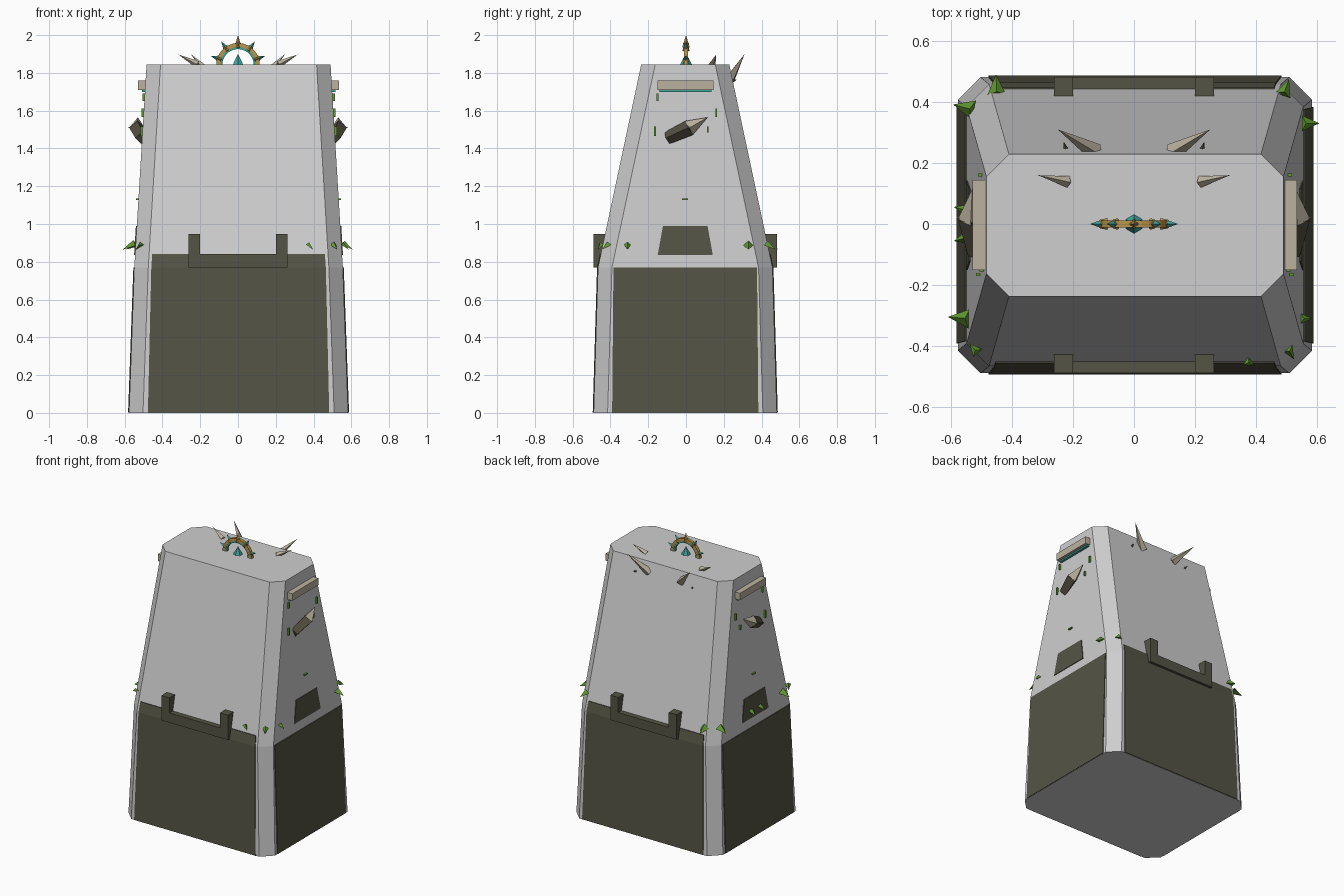
import bpy, math
from mathutils import Vector

if "Cube" in bpy.data.objects:
    bpy.data.objects.remove(bpy.data.objects["Cube"])


def material(name, rgb):
    m = bpy.data.materials.new(name)
    m.use_nodes = True
    m.diffuse_color = (*rgb, 1)
    m.node_tree.nodes["Principled BSDF"].inputs["Base Color"].default_value = (*rgb, 1)
    return m


STONE = material("pale stone", (0.62, 0.62, 0.62))
DARK = material("dark olive", (0.09, 0.088, 0.06))
BONE = material("bone", (0.50, 0.45, 0.35))
HORN = material("dark horn", (0.085, 0.075, 0.05))
LEAF = material("leaf green", (0.12, 0.32, 0.03))
TEAL = material("teal", (0.05, 0.36, 0.33))
GOLD = material("gold", (0.48, 0.30, 0.07))

LEVELS = [(0, 0.58, 0.485), (0.77, 0.552, 0.462), (1.845, 0.487, 0.233)]
CX, CY = 0.003, -0.004


def half(z):
    """Half width and half depth of the tower at height z."""
    for (z0, x0, y0), (z1, x1, y1) in zip(LEVELS, LEVELS[1:]):
        if z <= z1:
            t = (z - z0) / (z1 - z0)
            return x0 + (x1 - x0) * t, y0 + (y1 - y0) * t


def mesh(name, verts, faces, mat):
    me = bpy.data.meshes.new(name)
    me.from_pydata(verts, [], faces)
    me.materials.append(mat)
    ob = bpy.data.objects.new(name, me)
    bpy.context.collection.objects.link(ob)
    return ob


def loft(name, rings, mat):
    """Closed skin over rings that hold the same number of points."""
    n = len(rings[0])
    faces = [tuple(reversed(range(n)))]
    for r in range(len(rings) - 1):
        for i in range(n):
            j = (i + 1) % n
            faces.append((r * n + i, r * n + j, r * n + n + j, r * n + n + i))
    faces.append(tuple(range((len(rings) - 1) * n, len(rings) * n)))
    return mesh(name, [p for ring in rings for p in ring], faces, mat)


def box(name, x, y, z, mat):
    ring = [(x[0], y[0]), (x[1], y[0]), (x[1], y[1]), (x[0], y[1])]
    return loft(name, [[(*p, h) for p in ring] for h in z], mat)


def spike(name, base, tip, r1, mat, r2=0.0, sides=4, flat=1.0):
    """Pointed or blunt shard between two points."""
    a, b = Vector(base), Vector(tip)
    bpy.ops.mesh.primitive_cone_add(vertices=sides, radius1=r1, radius2=r2,
                                    depth=(b - a).length, location=(a + b) / 2)
    ob = bpy.context.object
    ob.name = name
    ob.rotation_euler = (b - a).to_track_quat('Z', 'Y').to_euler()
    ob.scale.y = flat
    ob.data.materials.append(mat)
    return ob


# Tower body with chamfered corners
rings = []
for z, x, y in LEVELS:
    c = 0.074
    loop = [(-x + c, -y), (x - c, -y), (x, -y + c), (x, y - c),
            (x - c, y), (-x + c, y), (-x, y - c), (-x, -y + c)]
    rings.append([(CX + px, CY + py, z) for px, py in loop])
loft("tower_body", rings, STONE)


# Thin plates that follow the walls
def wall_plate(name, axis, side, rows, mat, thick=0.005):
    loops = []
    for z, w in rows:
        d = half(z)[axis]
        corners = [(-w, d - 0.004), (w, d - 0.004), (w, d + thick), (-w, d + thick)]
        if axis == 1:
            pts = [(CX - u * side, CY + v * side, z) for u, v in corners]
        else:
            pts = [(CX + v * side, CY + u * side, z) for u, v in corners]
        loops.append(pts)
    return loft(name, loops, mat)


for side, label in ((-1, "front"), (1, "back")):
    wall_plate(label + "_panel", 1, side, [(0.002, 0.48), (0.77, 0.462), (0.84, 0.457)], DARK)
    # Bracket: crossbar between two posts
    ys = sorted((side * 0.43 + CY, side * 0.485 + CY))
    box(label + "_bracket_bar", (-0.2, 0.2), ys, (0.77, 0.84), DARK)
    for s in (-1, 1):
        xs = sorted((s * 0.2, s * 0.263))
        yp = sorted((side * 0.42 + CY, side * 0.485 + CY))
        box(label + "_bracket_post", xs, yp, (0.77, 0.948), DARK)

for side, label in ((-1, "right"), (1, "left")):
    wall_plate(label + "_panel", 0, side, [(0.002, 0.387), (0.77, 0.38)], DARK)
    wall_plate(label + "_hatch", 0, side, [(0.835, 0.146), (0.99, 0.118)], DARK)
    # Lintel with glowing strip beneath
    xs = sorted((side * 0.47 + CX, side * 0.532 + CX))
    box(label + "_lintel", xs, (-0.15, 0.145), (1.71, 1.76), BONE)
    xs = sorted((side * 0.47 + CX, side * 0.512 + CX))
    box(label + "_lintel_strip", xs, (-0.14, 0.135), (1.70, 1.71), TEAL)
    # Side horn
    spike(label + "_horn_base", (side * 0.51, -0.1, 1.455), (side * 0.535, 0.02, 1.51),
          0.034, HORN, r2=0.042)
    spike(label + "_horn_tip", (side * 0.535, 0.015, 1.508), (side * 0.53, 0.115, 1.565), 0.042, BONE)
    spike(label + "_horn_barb", (side * 0.53, 0.02, 1.51), (side * 0.583, 0.02, 1.51), 0.022, BONE)
    # Roof horns and studs
    spike("roof_horn_large", (side * 0.125, 0.235, 1.77), (side * 0.25, 0.31, 1.9), 0.03, BONE)
    spike("roof_horn_small", (side * 0.215, 0.138, 1.845), (side * 0.315, 0.16, 1.897), 0.019, BONE)
    spike("roof_stud", (side * 0.22, 0.23, 1.75), (side * 0.23, 0.27, 1.765), 0.014, HORN)
    # Small moss slivers
    for y, z, h in ((-0.15, 1.67, 0.04), (-0.165, 1.49, 0.05), (0.16, 1.59, 0.045),
                    (0.115, 1.5, 0.03), (-0.005, 1.13, 0.008)):
        x = side * half(z)[0] + CX
        w = 0.016 if h < 0.01 else 0.005
        box("moss_sliver", (x - 0.012, x + 0.012), (y - w, y + w), (z - h / 2, z + h / 2), LEAF)

# Leaves poking out around the waist: x, y, outward direction in degrees, size
for x, y, angle, size in ((-0.53, 0.375, 165, 0.037), (-0.45, 0.425, 92, 0.037),
                          (0.49, 0.425, 70, 0.03), (0.555, 0.33, 0, 0.03),
                          (-0.55, 0.045, 165, 0.024), (-0.55, -0.045, 195, 0.024),
                          (-0.545, -0.31, 175, 0.037), (-0.515, -0.42, 130, 0.022),
                          (0.505, -0.41, 300, 0.022), (0.55, -0.31, 0, 0.02),
                          (0.37, -0.45, 330, 0.018)):
    a = math.radians(angle)
    reach = size * 1.75
    spike("leaf", (x, y, 0.895), (x + reach * math.cos(a), y + reach * math.sin(a), 0.865),
          size, LEAF, sides=3, flat=0.6)


# Crest: half rings on the roof with rays around a small crystal
def half_ring(name, r0, r1, depth, mat, steps=14):
    loops = []
    for i in range(steps + 1):
        a = math.pi * i / steps
        loops.append([(r * math.cos(a), y, 1.843 + r * math.sin(a))
                      for r, y in ((r0, -depth), (r0, depth), (r1, depth), (r1, -depth))])
    return loft(name, loops, mat)


half_ring("crest_gold_ring", 0.094, 0.115, 0.011, GOLD)
half_ring("crest_teal_ring", 0.083, 0.094, 0.008, TEAL)
for i in range(-2, 3):
    a = math.radians(36 * i)
    d = Vector((math.sin(a), 0, math.cos(a)))
    centre = Vector((0, 0, 1.843))
    spike("crest_ray", centre + d * 0.108, centre + d * (0.157 if i == 0 else 0.152),
          0.015, GOLD if i == 0 else TEAL)
    box_mid = centre + d * 0.104
    spike("crest_clasp", box_mid - d * 0.012, box_mid + d * 0.014, 0.019, GOLD, r2=0.014)
spike("crest_crystal", (0, 0, 1.843), (0, 0, 1.9), 0.032, TEAL, sides=6)
